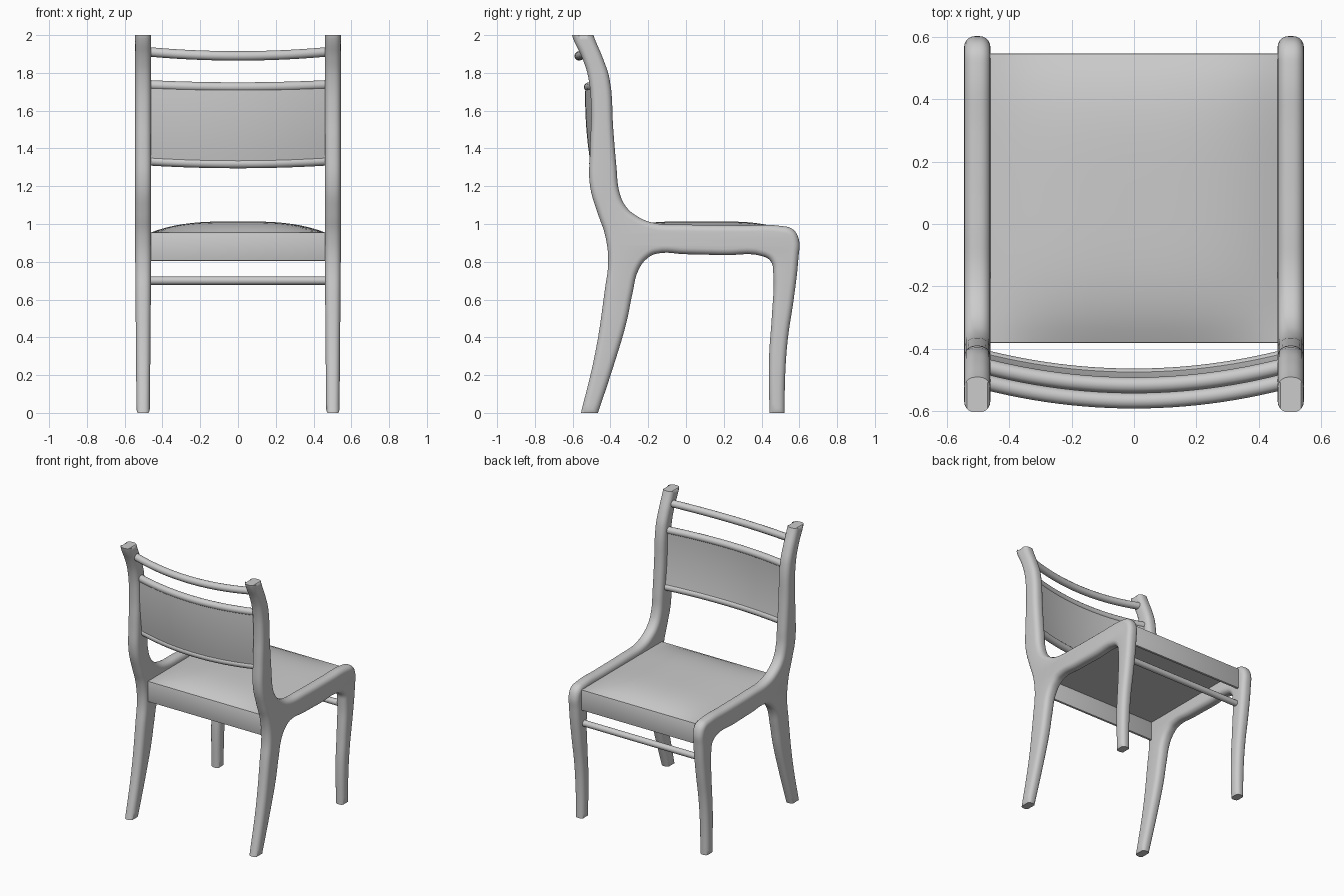
import bpy, bmesh
from mathutils import Matrix

if "Cube" in bpy.data.objects:
    bpy.data.objects.remove(bpy.data.objects["Cube"])


def finish(name, mesh, angle=0.7):
    """Link a mesh as a named object with smooth shading and sharp edges."""
    obj = bpy.data.objects.new(name, mesh)
    bpy.context.collection.objects.link(obj)
    bpy.ops.object.select_all(action='DESELECT')
    obj.select_set(True)
    bpy.context.view_layer.objects.active = obj
    bpy.ops.object.shade_smooth_by_angle(angle=angle)
    return obj


def from_bmesh(name, bm):
    bmesh.ops.recalc_face_normals(bm, faces=bm.faces[:])
    mesh = bpy.data.meshes.new(name)
    bm.to_mesh(mesh)
    bm.free()
    return finish(name, mesh)


def curve_to_mesh(curve):
    tmp = bpy.data.objects.new("tmp", curve)
    bpy.context.collection.objects.link(tmp)
    bpy.context.view_layer.update()
    mesh = bpy.data.meshes.new_from_object(
        tmp.evaluated_get(bpy.context.evaluated_depsgraph_get()))
    bpy.data.objects.remove(tmp)
    return mesh


def rod(name, path, radius):
    curve = bpy.data.curves.new(name, 'CURVE')
    curve.dimensions = '3D'
    curve.bevel_depth = radius
    curve.bevel_resolution = 4
    curve.use_fill_caps = True
    sp = curve.splines.new('POLY')
    sp.points.add(len(path) - 1)
    for p, co in zip(sp.points, path):
        p.co = (*co, 1)
    return finish(name, curve_to_mesh(curve))


def bow(y_end, y_mid, z_end, z_mid, half=0.48, n=24):
    """Points across the chair, bowed backward in the middle."""
    pts = []
    for i in range(n + 1):
        u = 2 * i / n - 1
        pts.append((half * u, y_mid + (y_end - y_mid) * u * u,
                    z_mid + (z_end - z_mid) * u * u))
    return pts


def box(name, lo, hi, bevel=0.004):
    bm = bmesh.new()
    bmesh.ops.create_cube(bm, size=1)
    for v in bm.verts:
        v.co = [(a + b) / 2 + c * (b - a) for a, b, c in zip(lo, hi, v.co)]
    bmesh.ops.bevel(bm, geom=bm.edges[:], offset=bevel, segments=2,
                    profile=0.5, affect='EDGES')
    return from_bmesh(name, bm)


# Side frame: outline (y, z) of back post, rail and both legs
outline = [
    (-0.559, -0.012), (-0.48, 0.32), (-0.43, 0.65), (-0.412, 0.80), (-0.428, 0.94),
    (-0.465, 1.05), (-0.508, 1.20), (-0.508, 1.40), (-0.502, 1.60), (-0.518, 1.78),
    (-0.55, 1.88), (-0.597, 1.98), (-0.606, 2.012),
    (-0.495, 2.012), (-0.483, 1.98), (-0.437, 1.87), (-0.405, 1.77), (-0.385, 1.50),
    (-0.368, 1.30), (-0.353, 1.17), (-0.32, 1.095), (-0.265, 1.045), (-0.18, 1.008),
    (0.0, 0.997), (0.30, 0.993), (0.50, 0.99), (0.565, 0.972), (0.597, 0.92),
    (0.595, 0.82), (0.57, 0.60), (0.54, 0.40), (0.525, 0.20), (0.522, -0.012),
    (0.442, -0.012), (0.44, 0.30), (0.455, 0.52), (0.462, 0.74), (0.45, 0.80),
    (0.41, 0.828), (0.20, 0.835), (0.0, 0.84), (-0.16, 0.842), (-0.205, 0.818),
    (-0.25, 0.76), (-0.284, 0.63), (-0.315, 0.48), (-0.38, 0.26), (-0.47, -0.012)]
curve = bpy.data.curves.new("side_frame", 'CURVE')
curve.dimensions = '2D'
curve.fill_mode = 'BOTH'
curve.resolution_u = 5
curve.extrude = 0.008
curve.bevel_depth = 0.034
curve.bevel_resolution = 4
curve.offset = -0.034
sp = curve.splines.new('BEZIER')
sp.bezier_points.add(len(outline) - 1)
sp.use_cyclic_u = True
for p, (y, z) in zip(sp.bezier_points, outline):
    p.co = (y, z, 0)
    kind = 'VECTOR' if z < 0 or z > 2 else 'AUTO'
    p.handle_left_type = p.handle_right_type = kind
mesh = curve_to_mesh(curve)
# stand the outline upright: local x, y, z become world y, z, x
mesh.transform(Matrix(((0, 0, 1, 0.502), (1, 0, 0, 0), (0, 1, 0, 0), (0, 0, 0, 1))))
bm = bmesh.new()
bm.from_mesh(mesh)
bmesh.ops.remove_doubles(bm, verts=bm.verts[:], dist=0.0002)
# flat feet and flat post tops
for z, up in ((0, -1), (2, 1)):
    cut = bmesh.ops.bisect_plane(bm, geom=bm.verts[:] + bm.edges[:] + bm.faces[:],
                                 plane_co=(0, 0, z), plane_no=(0, 0, up),
                                 clear_outer=True)
    edges = [e for e in cut["geom_cut"] if isinstance(e, bmesh.types.BMEdge)]
    bmesh.ops.edgeloop_fill(bm, edges=edges)
# legs taper towards the feet
for v in bm.verts:
    k = 0.84 + 0.16 * min(v.co.z / 0.8, 1)
    v.co.x = 0.502 + (v.co.x - 0.502) * k
frames = from_bmesh("side_frames", bm)
frames.modifiers.new("mirror", 'MIRROR').use_mirror_merge = False

# Seat: thin domed panel
N = 20
Y0, Y1, HALF = -0.38, 0.545, 0.465
bm = bmesh.new()
bmesh.ops.create_grid(bm, x_segments=N, y_segments=N, size=1)
for v in bm.verts:
    u, w = v.co.x, v.co.y
    v.co = (HALF * u, (Y0 + Y1) / 2 + w * (Y1 - Y0) / 2,
            0.954 + 0.06 * (1 - abs(u) ** 3) * (1 - w ** 4))
rim = [e for e in bm.edges if e.is_boundary]
ext = bmesh.ops.extrude_edge_only(bm, edges=rim)
for v in ext["geom"]:
    if isinstance(v, bmesh.types.BMVert):
        v.co.z = 0.94
bmesh.ops.edgeloop_fill(bm, edges=[e for e in bm.edges if e.is_boundary])
from_bmesh("seat", bm)

# Aprons under the front and rear seat edges
box("front_apron", (-0.47, 0.528, 0.805), (0.47, 0.546, 0.952))
box("rear_apron", (-0.47, -0.381, 0.805), (0.47, -0.363, 0.952))

# Front stretcher between the front legs
rod("front_stretcher", [(-0.48, 0.515, 0.70), (0.48, 0.515, 0.70)], 0.022)

# Backrest rails
rod("top_rail", bow(-0.505, -0.566, 1.912, 1.89), 0.025)
low = bow(-0.428, -0.488, 1.335, 1.32)
high = bow(-0.455, -0.516, 1.737, 1.725)
rod("upper_back_rail", high, 0.025)
rod("lower_back_rail", low, 0.025)

# Back panel: bowed board between the two rails, slightly full in the middle
bm = bmesh.new()
ROWS, THICK = 8, 0.034
sides = []
for dy in (-THICK / 2, THICK / 2):
    grid = []
    for r in range(ROWS + 1):
        t = r / ROWS
        bulge = 0.04 * t * (1 - t)
        grid.append([bm.verts.new((a[0], a[1] + (b[1] - a[1]) * t - bulge + dy,
                                   a[2] + (b[2] - a[2]) * t))
                     for a, b in zip(low, high)])
    for a, b in zip(grid, grid[1:]):
        for i in range(len(a) - 1):
            bm.faces.new((a[i], a[i + 1], b[i + 1], b[i]))
    sides.append(grid)
bmesh.ops.bridge_loops(bm, edges=[e for e in bm.edges if e.is_boundary])
from_bmesh("back_panel", bm)
